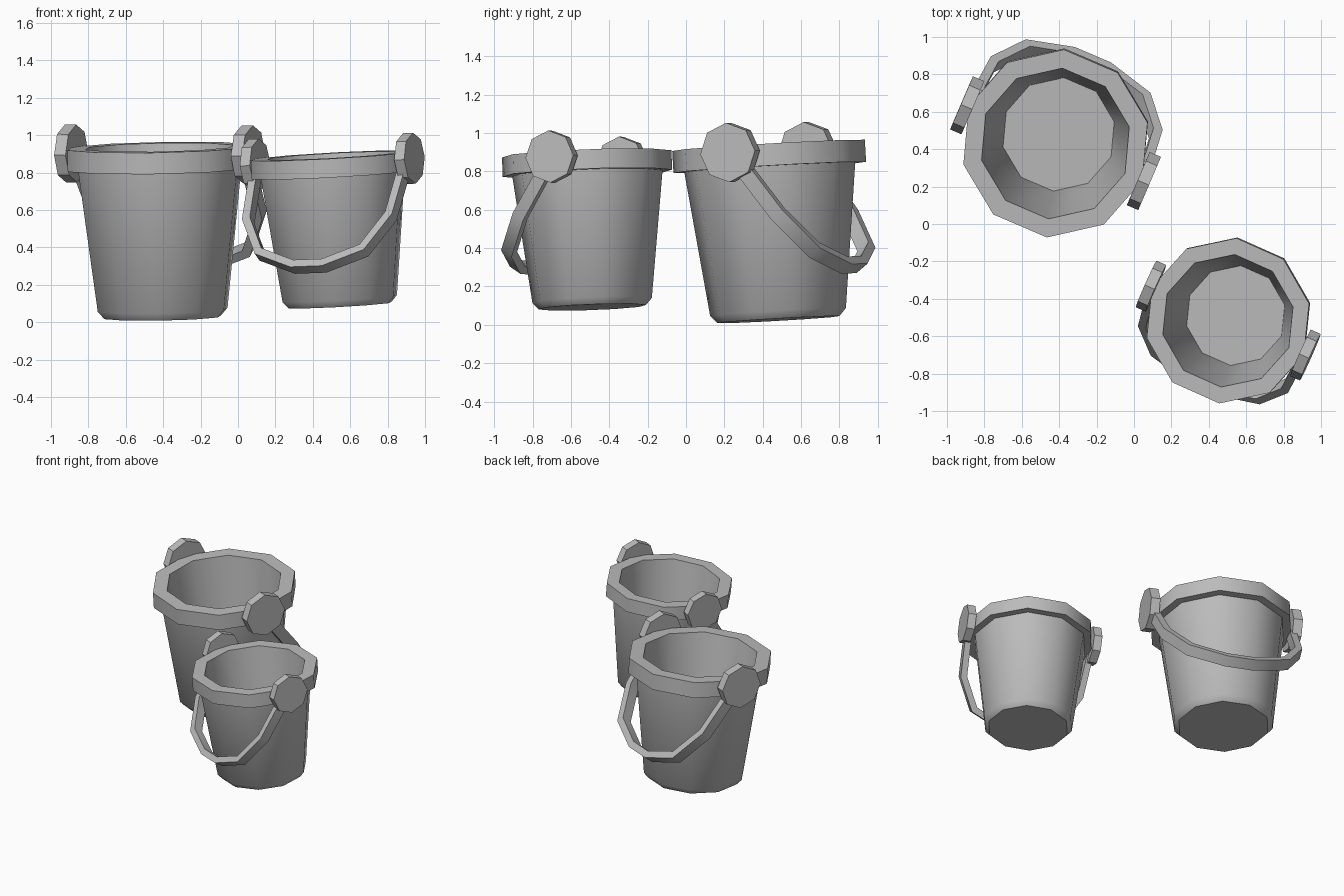
import bpy, bmesh, math
from mathutils import Vector, Matrix

cube = bpy.data.objects.get("Cube")
if cube:
    bpy.data.objects.remove(cube, do_unlink=True)

grey = bpy.data.materials.new("plain_grey")
grey.use_nodes = True
colour = (0.5, 0.5, 0.5, 1)
grey.diffuse_color = colour
grey.node_tree.nodes["Principled BSDF"].inputs["Base Color"].default_value = colour

PIVOT = 0.875                 # height of the handle pivots
SWING = math.radians(35)      # handle angle away from straight down


def finish(bm, name, matrix):
    bmesh.ops.recalc_face_normals(bm, faces=bm.faces)
    mesh = bpy.data.meshes.new(name)
    bm.to_mesh(mesh)
    bm.free()
    mesh.materials.append(grey)
    obj = bpy.data.objects.new(name, mesh)
    obj.matrix_world = matrix
    bpy.context.collection.objects.link(obj)
    bpy.ops.object.select_all(action="DESELECT")
    obj.select_set(True)
    bpy.context.view_layer.objects.active = obj
    bpy.ops.object.shade_smooth_by_angle(angle=math.radians(40))


def bridge(bm, rings):
    """Join consecutive vertex rings with quads and cap both ends."""
    for a, b in zip(rings, rings[1:]):
        n = len(a)
        for i in range(n):
            j = (i + 1) % n
            bm.faces.new((a[i], a[j], b[j], b[i]))
    bm.faces.new(rings[0])
    bm.faces.new(rings[-1])


def pail(name, matrix):
    # Outer base, chamfer, wall, rim, then inner wall down to the floor
    profile = [(0.32, 0), (0.356, 0.04), (0.448, 0.795), (0.505, 0.795),
               (0.505, 0.91), (0.405, 0.91), (0.305, 0.05)]
    bm = bmesh.new()
    sides = 10
    rings = [[bm.verts.new((r * math.cos(math.tau * i / sides),
                            r * math.sin(math.tau * i / sides), z))
              for i in range(sides)] for r, z in profile]
    bridge(bm, rings)
    finish(bm, name, matrix)


def knob(name, side, matrix):
    # Octagonal disc facing sideways
    bm = bmesh.new()
    place = Matrix.Translation((side * 0.514, 0, PIVOT)) @ Matrix.Rotation(math.pi / 2, 4, "Y")
    bmesh.ops.create_cone(bm, cap_ends=True, segments=8, radius1=0.155,
                          radius2=0.155, depth=0.066, matrix=place)
    finish(bm, name, matrix)


def handle(name, matrix):
    # Rectangular bar swept along a hanging arc, with mitred corners
    half = [(0.5, 0), (0.475, 0.41), (0.345, 0.65), (0.1, 0.75)]
    path = [Vector(p) for p in half + [(-a, l) for a, l in reversed(half)]]
    down = Vector((0, math.sin(SWING), -math.cos(SWING)))
    across = Vector((0, math.cos(SWING), math.sin(SWING)))
    bm = bmesh.new()
    rings = []
    for i, p in enumerate(path):
        before = (p - path[i - 1]).normalized() if i else None
        after = (path[i + 1] - p).normalized() if i < len(path) - 1 else before
        before = before or after
        tangent = (before + after).normalized()
        out = Vector((tangent.y, -tangent.x)) / tangent.dot(after)
        ring = []
        for u, v in ((-1, -1), (1, -1), (1, 1), (-1, 1)):
            q = p + out * 0.025 * u
            ring.append(bm.verts.new(Vector((q.x, 0, PIVOT)) + down * q.y + across * 0.04 * v))
        rings.append(ring)
    bridge(bm, rings)
    finish(bm, name, matrix)


def bucket(prefix, base, axis, turn, size):
    tilt = Vector((0, 0, 1)).rotation_difference(Vector(axis)).to_matrix().to_4x4()
    matrix = (Matrix.Translation(base) @ tilt
              @ Matrix.Rotation(math.radians(turn), 4, "Z") @ Matrix.Scale(size, 4))
    pail(prefix + "_pail", matrix)
    knob(prefix + "_knob_a", 1, matrix)
    knob(prefix + "_knob_b", -1, matrix)
    handle(prefix + "_handle", matrix)


bucket("large_bucket", (-0.402, 0.482, 0.027), (-0.02, -0.057, 1), -23.2, 1)
bucket("small_bucket", (0.546, -0.488, 0.092), (-0.055, -0.037, 1), 156, 0.88)
